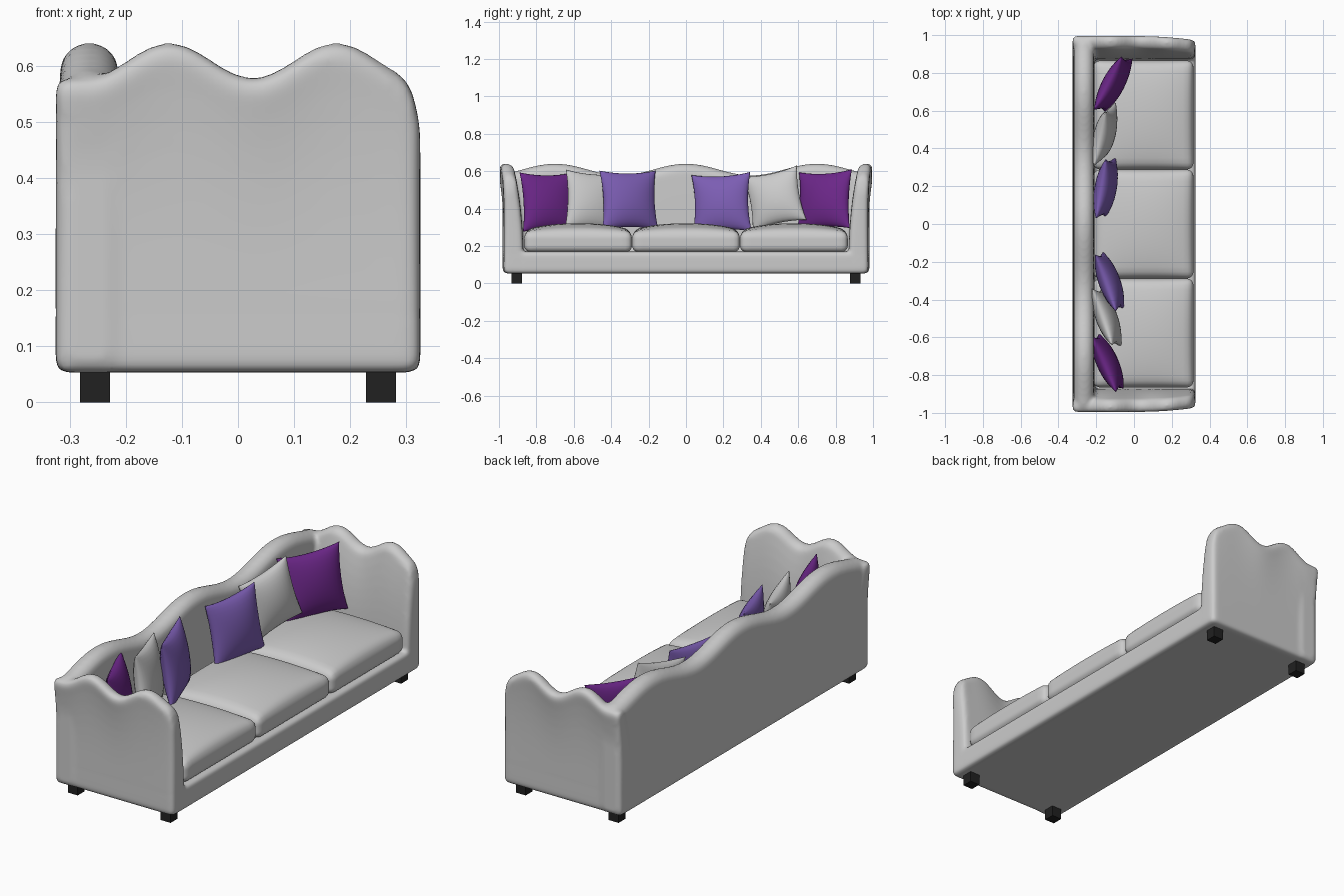
import bpy, bmesh, math
from mathutils import Matrix, Vector

if "Cube" in bpy.data.objects:
    bpy.data.objects.remove(bpy.data.objects["Cube"])


def material(name, rgb):
    m = bpy.data.materials.new(name)
    m.diffuse_color = (*rgb, 1)
    m.use_nodes = True
    m.node_tree.nodes["Principled BSDF"].inputs["Base Color"].default_value = m.diffuse_color
    return m


def make_object(name, bm, mat=None):
    bmesh.ops.recalc_face_normals(bm, faces=bm.faces[:])
    for f in bm.faces:
        f.smooth = True
    me = bpy.data.meshes.new(name)
    bm.to_mesh(me)
    bm.free()
    ob = bpy.data.objects.new(name, me)
    bpy.context.collection.objects.link(ob)
    if mat:
        me.materials.append(mat)
    return ob


def rounded_box(bm, lo, hi, r, crown=0.0, n=18):
    """Box with rounded edges and an optionally domed top."""
    lo, hi = Vector(lo), Vector(hi)
    mid, half = (lo + hi) / 2, (hi - lo) / 2
    part = bmesh.new()
    bmesh.ops.create_cube(part, size=2)
    bmesh.ops.subdivide_edges(part, edges=part.edges[:], cuts=n, use_grid_fill=True)
    for v in part.verts:
        p = Vector([math.sin(c * math.pi / 2) * h for c, h in zip(v.co, half)])
        q = Vector([max(-h + r, min(h - r, c)) for c, h in zip(p, half)])
        d = p - q
        p = q + d.normalized() * r if d.length > 1e-6 else p
        if p.z > 0:
            u, w = p.x / half.x, p.y / half.y
            p.z += crown * (max(0, 1 - u * u) * max(0, 1 - w * w)) ** 0.6 * p.z / half.z
        v.co = mid + p
    tmp = bpy.data.meshes.new("tmp")
    part.to_mesh(tmp)
    part.free()
    bm.from_mesh(tmp)
    bpy.data.meshes.remove(tmp)


def wall(bm, t0, t1, height, centre, width, place, z0=0.053, r=0.022, n=60):
    """Loft a round-topped upright panel along t, with rounded ends."""
    ends = [(r * (1 - math.cos(a)), r * (1 - math.sin(a)))
            for a in (0, math.pi / 8, math.pi / 4, math.pi * 3 / 8)]
    stations = [(t0 + d, i) for d, i in ends]
    stations += [(t0 + r + (t1 - t0 - 2 * r) * k / n, 0) for k in range(n + 1)]
    stations += [(t1 - d, i) for d, i in reversed(ends)]
    rings = []
    for t, inset in stations:
        top = height(t) - inset
        wt = width(1) - inset
        zb = z0 + inset
        side = [(zb, width(0) - inset - 0.012), (zb + 0.015, width(0) - inset)]
        for k in range(1, 11):
            z = zb + 0.015 + (top - wt - zb - 0.015) * k / 10
            side.append((z, width((z - z0) / (top - z0)) - inset))
        w = side[-1][1]
        side += [(top - wt + wt * math.sin(a), w * math.cos(a))
                 for a in (math.pi / 2 * k / 6 for k in range(1, 6))]
        pts = [(centre((z - z0) / (top - z0), t) - q, z) for z, q in side]
        pts.append((centre(1, t), top))
        pts += [(centre((z - z0) / (top - z0), t) + q, z) for z, q in reversed(side)]
        rings.append([bm.verts.new(place(t, c, z)) for c, z in pts])
    m = len(rings[0])
    for a, b in zip(rings, rings[1:]):
        for i in range(m):
            bm.faces.new((a[i], a[(i + 1) % m], b[(i + 1) % m], b[i]))
    bm.faces.new(rings[0])
    bm.faces.new(rings[-1])


# Sofa frame: base, wavy back and two flared wavy arms fused into one soft body
def arm_height(x):
    h = 0.61 + 0.031 * math.cos(2 * math.pi * (max(x, -0.27) - 0.175) / 0.297)
    return h - 0.08 * max(0, (x - 0.24) / 0.085) ** 6


def arm_centre(s, x):
    k = max(0, min(1, x / 0.32))
    return 0.922 + 0.046 * (1 - 0.55 * k * k) * s ** 3


bm = bmesh.new()
rounded_box(bm, (-0.325, -0.974, 0.053), (0.325, 0.974, 0.17), 0.02)
wall(bm, -0.98, 0.98, lambda y: 0.61 + 0.031 * math.cos(2 * math.pi * y / 0.7),
     lambda s, t: -0.267 + 0.002 * s, lambda s: 0.058 - 0.008 * s ** 3,
     lambda t, c, z: (c, t, z), n=120)
for sgn in (1, -1):
    wall(bm, -0.325, 0.325, arm_height, arm_centre, lambda s: 0.053 - 0.02 * s ** 2,
         lambda t, c, z: (t, sgn * c, z))
frame = make_object("sofa_frame", bm)
rm = frame.modifiers.new("fuse", "REMESH")
rm.mode = "VOXEL"
rm.voxel_size = 0.01
rm.use_smooth_shade = True
sm = frame.modifiers.new("soften", "SMOOTH")
sm.factor = 0.5
sm.iterations = 6

# Seat cushions
for i in range(3):
    y = (i - 1) * 0.577
    bm = bmesh.new()
    rounded_box(bm, (-0.215, y - 0.288, 0.168), (0.315, y + 0.288, 0.275), 0.035, crown=0.047)
    make_object(f"seat_cushion_{i + 1}", bm)


# Throw pillows: two puffed faces with pinched corners
def pillow(name, loc, yaw, lean, roll, mat, half=0.16, thick=0.055, n=16):
    bm = bmesh.new()
    for side in (1, -1):
        g = [[None] * (n + 1) for _ in range(n + 1)]
        for i in range(n + 1):
            for j in range(n + 1):
                u = math.sin((i / n - 0.5) * math.pi)
                v = math.sin((j / n - 0.5) * math.pi)
                puff = max(0, (1 - u * u) * (1 - v * v)) ** 0.5
                g[i][j] = bm.verts.new((side * thick * puff,
                                        half * u * (1 - 0.1 * (1 - v * v)),
                                        half * v * (1 - 0.1 * (1 - u * u))))
        for i in range(n):
            for j in range(n):
                bm.faces.new((g[i][j], g[i + 1][j], g[i + 1][j + 1], g[i][j + 1]))
    bmesh.ops.remove_doubles(bm, verts=bm.verts[:], dist=1e-5)
    rot = [Matrix.Rotation(math.radians(a), 4, ax) for a, ax in ((yaw, "Z"), (-lean, "Y"), (roll, "X"))]
    bm.transform(Matrix.Translation(loc) @ rot[0] @ rot[1] @ rot[2])
    make_object(name, bm, mat)


dark = material("dark_purple", (0.15, 0.02, 0.25))
light = material("light_purple", (0.2, 0.11, 0.45))
pillow("dark_pillow_left", (-0.14, -0.735, 0.435), 24, 8, 0, dark)
pillow("grey_pillow_left", (-0.145, -0.495, 0.44), 20, 8, -4, None)
pillow("light_pillow_left", (-0.13, -0.305, 0.445), 20, 8, 0, light)
pillow("light_pillow_right", (-0.15, 0.19, 0.43), -10, 9, 3, light)
pillow("grey_pillow_right", (-0.155, 0.475, 0.455), -14, 8, 12, None, half=0.15)
pillow("dark_pillow_right", (-0.11, 0.74, 0.445), -28, 10, 3, dark)

# Square feet
black = material("black", (0.015, 0.015, 0.015))
for fx in (-1, 1):
    for fy in (-1, 1):
        bm = bmesh.new()
        bmesh.ops.create_cube(bm, size=1, matrix=Matrix.Translation((fx * 0.255, fy * 0.905, 0.03))
                              @ Matrix.Diagonal((0.054, 0.054, 0.06, 1)))
        ob = make_object(f"foot_{'front' if fx > 0 else 'back'}_{'right' if fy > 0 else 'left'}", bm, black)
        for p in ob.data.polygons:
            p.use_smooth = False
